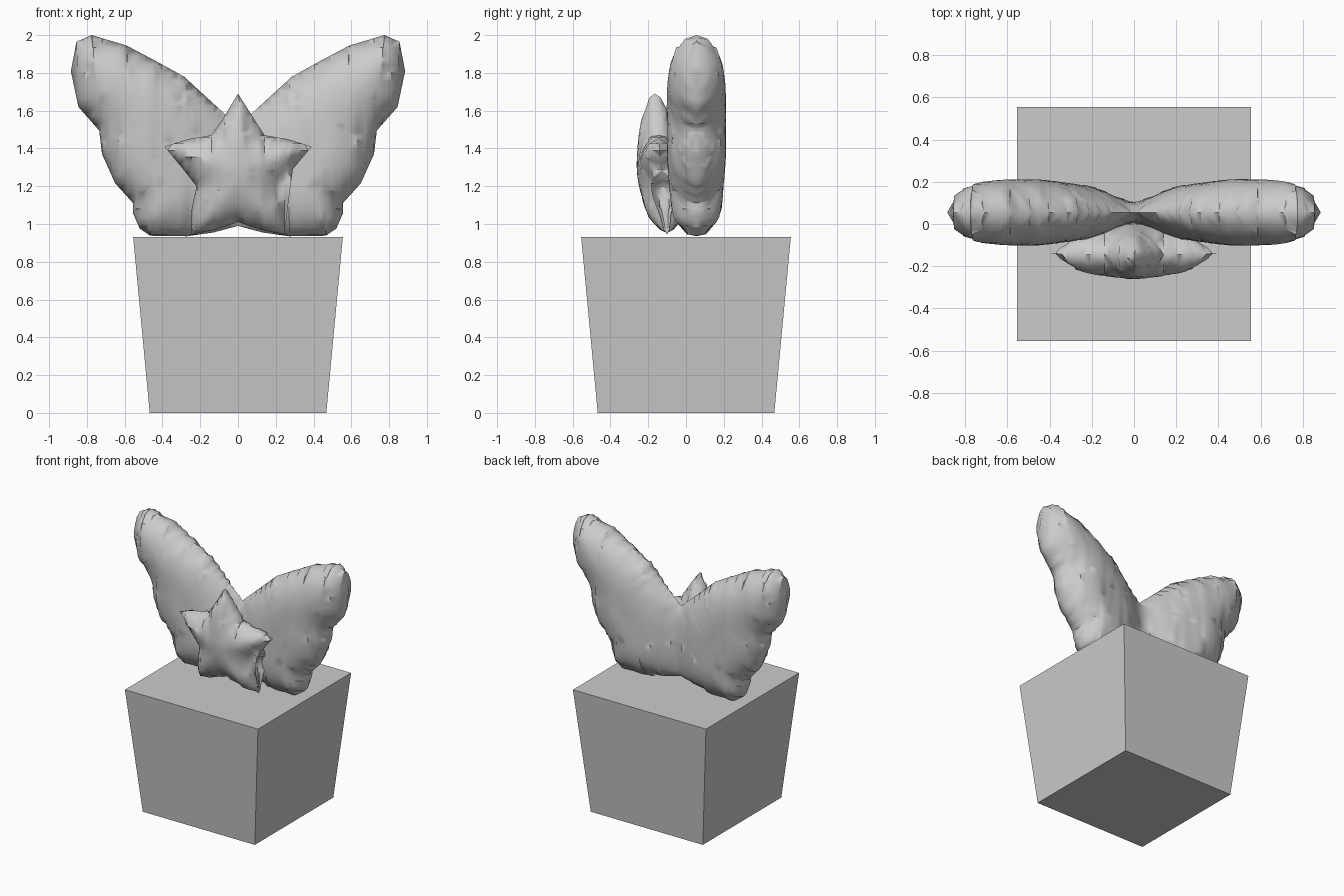
import bpy, bmesh
from mathutils import Vector
from mathutils.geometry import intersect_point_line

if "Cube" in bpy.data.objects:
    bpy.data.objects.remove(bpy.data.objects["Cube"])


def outline_distance(p, pts):
    best = 9.0
    for a, b in zip(pts, pts[1:] + pts[:1]):
        q, t = intersect_point_line(p, a, b)
        q = a if t < 0 else b if t > 1 else q
        best = min(best, (p - q).length)
    return best


def inflate(name, half, radius, thickness, mid_y, step=0.045):
    """Puff up a symmetric outline (right half given top to bottom, x and z)."""
    full = half + [(-x, z) for x, z in reversed(half) if x > 0]
    pts = [Vector((x, 0, z)) for x, z in full]
    bm = bmesh.new()
    bm.faces.new([bm.verts.new(p) for p in pts])
    bmesh.ops.triangulate(bm, faces=bm.faces[:])
    # cut the flat shape into a fine grid
    n = int(1.0 / step) + 1
    cuts = [(Vector((i * step, 0, 0)), Vector((1, 0, 0))) for i in range(-n, n + 1)]
    cuts += [(Vector((0, 0, 0.9 + i * step)), Vector((0, 0, 1))) for i in range(n + 4)]
    for co, no in cuts:
        bmesh.ops.bisect_plane(bm, geom=bm.verts[:] + bm.edges[:] + bm.faces[:],
                               dist=0.0005, plane_co=co, plane_no=no)
    bmesh.ops.triangulate(bm, faces=bm.faces[:])
    bm.verts.index_update()
    # round height from the distance to the outline, lightly smoothed
    rim = [v.is_boundary for v in bm.verts]
    h = []
    for v in bm.verts:
        d = 0 if rim[v.index] else min(outline_distance(v.co, pts) / radius, 1)
        h.append(thickness(abs(v.co.x)) * (1 - (1 - d) ** 2) ** 0.5)
    for _ in range(2):
        new = h[:]
        for v in bm.verts:
            if not rim[v.index]:
                near = [h[e.other_vert(v).index] for e in v.link_edges]
                new[v.index] = 0.6 * h[v.index] + 0.4 * sum(near) / len(near)
        h = new
    # front and back skins
    coords = [v.co.copy() for v in bm.verts]
    tris = [[v.index for v in f.verts] for f in bm.faces]
    bm.free()
    out = bmesh.new()
    for side in (-1, 1):
        vs = [out.verts.new((c.x, mid_y(c.z) + side * k, c.z)) for c, k in zip(coords, h)]
        for t in tris:
            out.faces.new([vs[i] for i in t])
    bmesh.ops.remove_doubles(out, verts=out.verts[:], dist=0.0005)
    bmesh.ops.recalc_face_normals(out, faces=out.faces[:])
    me = bpy.data.meshes.new(name)
    out.to_mesh(me)
    out.free()
    ob = bpy.data.objects.new(name, me)
    bpy.context.collection.objects.link(ob)
    bpy.context.view_layer.objects.active = ob
    bpy.ops.object.select_all(action='DESELECT')
    ob.select_set(True)
    bpy.ops.object.shade_smooth_by_angle(angle=1.0)
    return ob


# Tapered box
bpy.ops.mesh.primitive_cube_add(size=1, location=(0, 0, 0))
box = bpy.context.object
box.name = "pot"
for v in box.data.vertices:
    top = v.co.z > 0
    w = 1.11 if top else 0.935
    v.co = (v.co.x * w, v.co.y * w, 0.93 if top else 0)


# Butterfly wings, pinched along the centre
def wing_thickness(x):
    if x < 0.2:
        return 0.04 + 0.42 * x
    return min(0.158, 0.124 + 0.13 * (x - 0.2))


wing = [(0, 1.52), (0.1, 1.61), (0.285, 1.78), (0.43, 1.86), (0.59, 1.945), (0.775, 2.0),
        (0.855, 1.965), (0.885, 1.81), (0.845, 1.62), (0.735, 1.495), (0.72, 1.37),
        (0.65, 1.215), (0.555, 1.11), (0.555, 1.055), (0.52, 0.975), (0.465, 0.938),
        (0.27, 0.935), (0.13, 0.955), (0, 0.99)]
inflate("wings", wing, 0.25, wing_thickness, lambda z: 0.055)

# Puffy star leaning forward in front of the wings
star = [(0, 1.69), (0.075, 1.565), (0.14, 1.47), (0.26, 1.45), (0.39, 1.41), (0.29, 1.29),
        (0.22, 1.2), (0.245, 1.08), (0.245, 0.945), (0.12, 0.97), (0, 1.01)]
inflate("star", star, 0.28, lambda x: 0.135, lambda z: -0.1 - 0.088 * (z - 0.945), 0.035)
